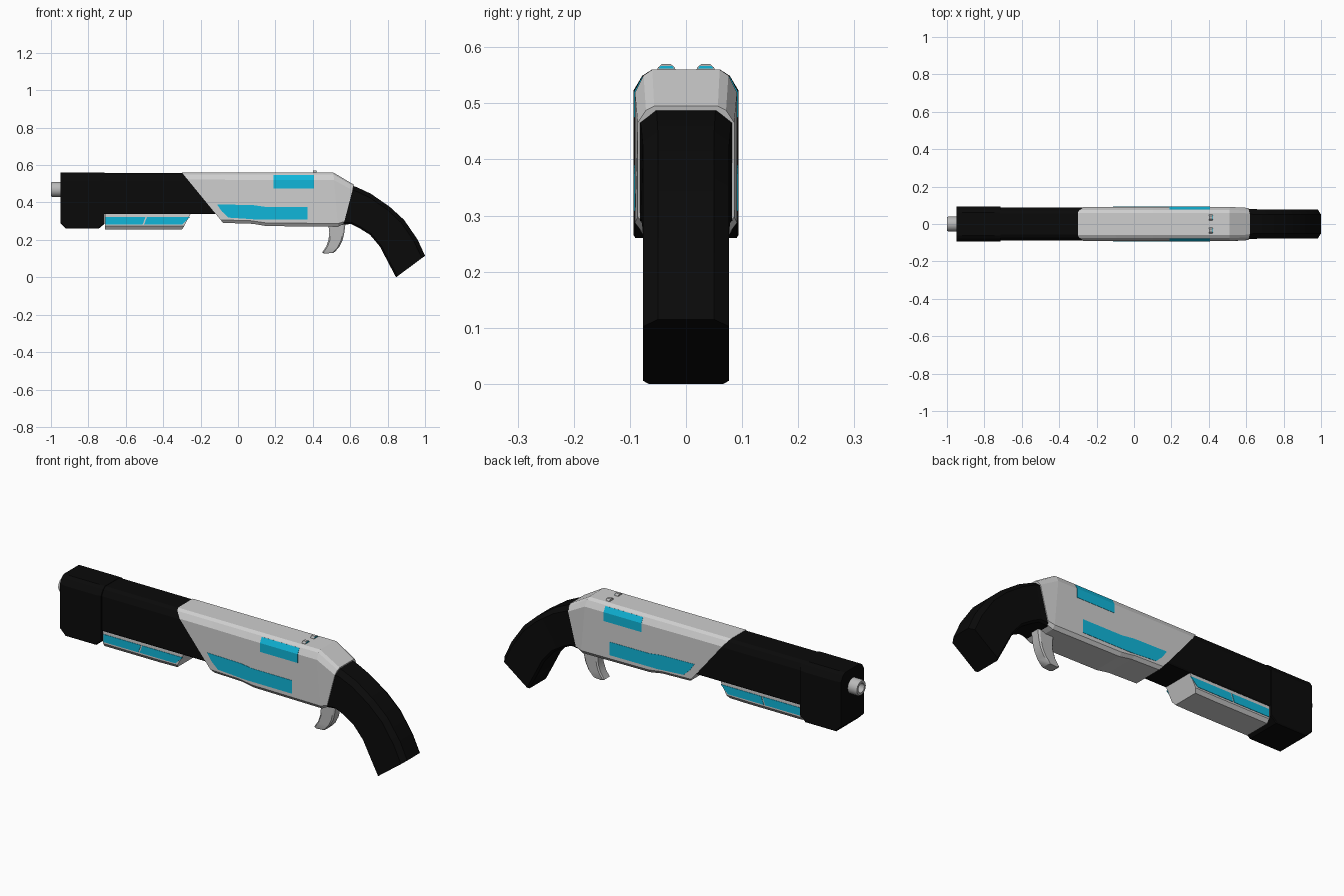
import bpy, bmesh, math


def material(name, rgb):
    m = bpy.data.materials.new(name)
    m.diffuse_color = (*rgb, 1)
    return m


BLACK = material("matte_black", (0.003, 0.003, 0.003))
GREY = material("light_grey", (0.62, 0.62, 0.62))
STEEL = material("steel_grey", (0.48, 0.48, 0.48))
CYAN = material("cyan", (0.005, 0.47, 0.70))


def make(name, rings, mat, caps=True, smooth=None):
    """Skin a row of equal-length closed rings of points."""
    bm = bmesh.new()
    vs = [[bm.verts.new(p) for p in r] for r in rings]
    n = len(rings[0])
    for a, b in zip(vs, vs[1:]):
        for i in range(n):
            j = (i + 1) % n
            bm.faces.new((a[i], a[j], b[j], b[i]))
    if caps:
        bm.faces.new(vs[0])
        bm.faces.new(vs[-1])
    bmesh.ops.recalc_face_normals(bm, faces=bm.faces)
    me = bpy.data.meshes.new(name)
    bm.to_mesh(me)
    bm.free()
    me.materials.append(mat)
    if smooth:
        me.shade_smooth()
        me.set_sharp_from_angle(angle=math.radians(smooth))
    ob = bpy.data.objects.new(name, me)
    bpy.context.collection.objects.link(ob)
    return ob


def loft(name, stations, section, mat, smooth=None):
    """stations: (top x, z, bottom x, z, half width); section: (depth fraction, width fraction)."""
    rings = []
    for tx, tz, bx, bz, hw in stations:
        side = [(tx + (bx - tx) * t, w * hw, tz + (bz - tz) * t) for t, w in section]
        rings.append(side + [(x, -y, z) for x, y, z in reversed(side)])
    return make(name, rings, mat, smooth=smooth)


def side_plates(name, outline, y0, y1, mat):
    """Thin plate with an x-z outline on both sides of the gun."""
    for s, label in ((-1, "near"), (1, "far")):
        make(f"{name}_{label}", [[(x, s * y, z) for x, z in outline] for y in (y0, y1)], mat)


# Barrel housing and its deeper front block
loft("barrel_housing", [(-0.93, 0.558, -0.93, 0.338, 0.088), (0.0, 0.557, 0.0, 0.338, 0.088)],
     [(0, 0.65), (0.045, 0.83), (0.18, 1), (0.97, 1), (1, 0.95)], BLACK)
loft("front_block", [(-0.95, 0.56, -0.95, 0.29, 0.094), (-0.92, 0.56, -0.92, 0.26, 0.094),
                     (-0.745, 0.56, -0.745, 0.26, 0.094), (-0.715, 0.56, -0.715, 0.285, 0.094)],
     [(0, 0.65), (0.04, 0.83), (0.14, 1), (0.98, 1), (1, 0.96)], BLACK)

# Muzzle tube
rings = []
for x, r in ((-0.94, 0.04), (-0.993, 0.04), (-1.0, 0.036), (-1.0, 0.024), (-0.94, 0.024)):
    rings.append([(x, r * math.cos(k * math.tau / 20), 0.47 + r * math.sin(k * math.tau / 20))
                  for k in range(20)])
make("muzzle", rings, STEEL, caps=False, smooth=30)

# Receiver body
loft("receiver", [(-0.30, 0.56, -0.08, 0.291, 0.091), (-0.1, 0.56, 0.08, 0.286, 0.091),
                  (0.1, 0.56, 0.15, 0.274, 0.091), (0.51, 0.56, 0.535, 0.270, 0.091),
                  (0.62, 0.495, 0.565, 0.285, 0.086)],
     [(0, 0.66), (0.035, 0.83), (0.14, 1), (0.94, 1), (1, 0.86)], GREY)

# Curved grip
loft("grip", [(0.605, 0.492, 0.55, 0.280, 0.083), (0.635, 0.482, 0.605, 0.285, 0.080),
              (0.71, 0.447, 0.645, 0.265, 0.077), (0.81, 0.378, 0.706, 0.227, 0.077),
              (0.888, 0.307, 0.76, 0.163, 0.077), (0.96, 0.202, 0.80, 0.085, 0.077),
              (1.0, 0.115, 0.845, 0.0, 0.077)],
     [(0, 0.65), (0.11, 1), (0.95, 1), (1, 0.86)], BLACK, smooth=30)

# Trigger
loft("trigger", [(0.575, 0.29, 0.482, 0.29, 0.027), (0.568, 0.235, 0.488, 0.24, 0.027),
                 (0.558, 0.195, 0.484, 0.20, 0.027), (0.54, 0.16, 0.472, 0.165, 0.027),
                 (0.518, 0.137, 0.45, 0.133, 0.027), (0.508, 0.130, 0.46, 0.127, 0.024)],
     [(0, 0.8), (0.1, 1), (0.9, 1), (1, 0.8)], STEEL, smooth=30)

# Sliding pump under the barrel
loft("pump", [(-0.712, 0.345, -0.712, 0.255, 0.082), (-0.4, 0.345, -0.4, 0.255, 0.082),
              (-0.25, 0.345, -0.297, 0.257, 0.082)],
     [(0, 1), (0.8, 1), (1, 0.84)], GREY)
side_plates("pump_panel_front", [(-0.708, 0.322), (-0.495, 0.322), (-0.51, 0.282), (-0.708, 0.282)],
            0.080, 0.084, CYAN)
side_plates("pump_panel_rear", [(-0.487, 0.322), (-0.257, 0.322), (-0.298, 0.282), (-0.502, 0.282)],
            0.080, 0.084, CYAN)

# Long lower side panel on the receiver
side_plates("lower_panel", [(-0.112, 0.39), (0.08, 0.386), (0.144, 0.377), (0.372, 0.376),
                            (0.372, 0.308), (0.10, 0.309), (0.0, 0.316), (-0.05, 0.319),
                            (-0.086, 0.352)], 0.088, 0.0925, CYAN)

# Upper panel that folds over the receiver's top chamfer
for s, label in ((-1, "near"), (1, "far")):
    fold = [(0.0925, 0.475), (0.0925, 0.5205), (0.0785, 0.547),
            (0.0735, 0.545), (0.0875, 0.5185), (0.0875, 0.475)]
    make(f"upper_panel_{label}", [[(x, s * y, z) for y, z in fold] for x in (0.19, 0.405)], CYAN)

# Rear sight bumps with cyan marks
for s, label in ((-1, "near"), (1, "far")):
    loft_pts = [(-0.017, 0.557), (-0.015, 0.564), (-0.008, 0.570),
                (0.008, 0.570), (0.015, 0.564), (0.017, 0.557)]
    make(f"sight_{label}", [[(x, s * 0.035 + y, z) for y, z in loft_pts] for x in (0.40, 0.42)], STEEL)
    mark = [(-0.014, 0.562), (-0.010, 0.567), (0.010, 0.567), (0.014, 0.562)]
    make(f"sight_mark_{label}", [[(x, s * 0.035 + y, z) for y, z in mark] for x in (0.418, 0.422)], CYAN)
